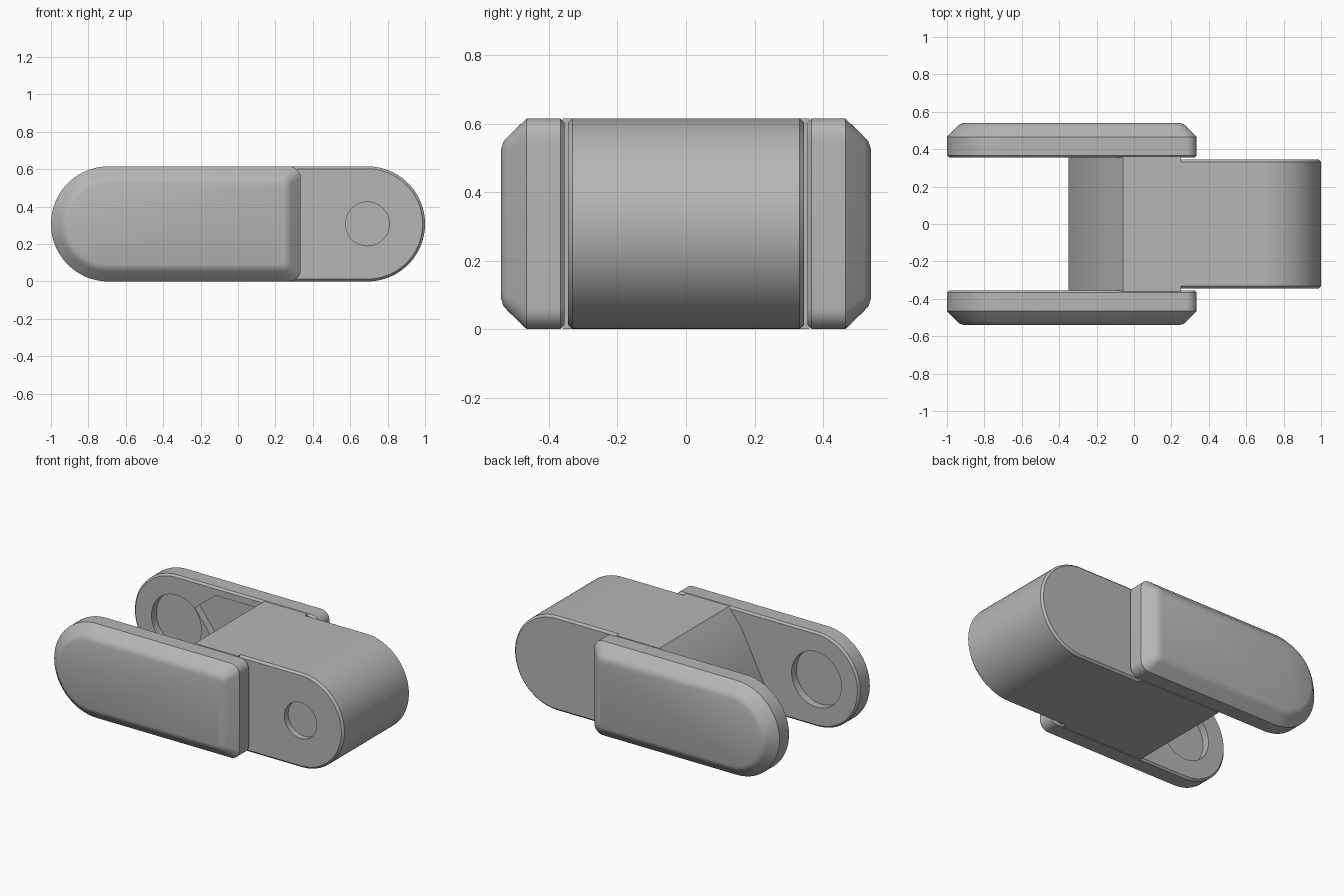
import bpy, bmesh
from math import sin, cos, pi, radians

cube = bpy.data.objects.get("Cube")
if cube:
    bpy.data.objects.remove(cube, do_unlink=True)

H = 0.615          # overall height
MID = H / 2        # height of both pivots
PIVOT = 1 - MID    # distance of the pivots from the centre

grey = bpy.data.materials.new("plain grey")
grey.use_nodes = True
grey.diffuse_color = (0.47, 0.47, 0.47, 1)
grey.node_tree.nodes["Principled BSDF"].inputs["Base Color"].default_value = grey.diffuse_color


def arc(cx, cz, r, start, end, n):
    """Points on an arc in the XZ plane, angles in degrees."""
    angles = [radians(start + (end - start) * i / n) for i in range(n + 1)]
    return [(cx + r * cos(a), cz + r * sin(a)) for a in angles]


def loft(name, rings):
    """Closed solid through (y, outline) rings of equal point count."""
    bm = bmesh.new()
    loops = [[bm.verts.new((x, y, z)) for x, z in pts] for y, pts in rings]
    for a, b in zip(loops, loops[1:]):
        for i in range(len(a)):
            j = (i + 1) % len(a)
            bm.faces.new((a[i], a[j], b[j], b[i]))
    bm.faces.new(loops[0])
    bm.faces.new(loops[-1])
    bmesh.ops.recalc_face_normals(bm, faces=bm.faces)
    mesh = bpy.data.meshes.new(name)
    bm.to_mesh(mesh)
    bm.free()
    mesh.materials.append(grey)
    obj = bpy.data.objects.new(name, mesh)
    bpy.context.collection.objects.link(obj)
    return obj


def activate(obj):
    bpy.ops.object.select_all(action="DESELECT")
    obj.select_set(True)
    bpy.context.view_layer.objects.active = obj


def cut(obj, outline, y0, y1):
    """Cut a recess with the given outline between two depths."""
    cutter = loft("recess_cutter", [(y0, outline), (y1, outline)])
    cutter.hide_render = True
    mod = obj.modifiers.new("recess", "BOOLEAN")
    mod.operation = "DIFFERENCE"
    mod.solver = "EXACT"
    mod.object = cutter
    activate(obj)
    bpy.ops.object.modifier_apply(modifier=mod.name)
    bpy.data.objects.remove(cutter, do_unlink=True)


def smooth(obj):
    activate(obj)
    bpy.ops.object.shade_smooth_by_angle(angle=radians(32))


def plate_outline(d):
    """Round at the clevis end, small corners at the other, inset by d."""
    r = 0.06 - d * 0.35
    x = 0.335 - d - r
    return (arc(-PIVOT, MID, MID - d, 90, 270, 40)
            + arc(x, d + r, r, -90, 0, 8)
            + arc(x, H - d - r, r, 0, 90, 8))


def tongue_outline(d):
    """Square at the buried end, round at the tip, inset by d."""
    return [(0.0, H - d), (0.0, d)] + arc(PIVOT, MID, MID - d, -90, 90, 48)


def circle(x, r):
    return arc(x, MID, r, 0, 352.5, 47)


# Side plates with a wide outer chamfer and a pin socket on the inside
plate_section = [(0.355, 0.012), (0.367, 0), (0.465, 0), (0.52, 0.053),
                 (0.533, 0.068), (0.54, 0.09)]
for name, side in (("front_plate", -1), ("back_plate", 1)):
    plate = loft(name, [(side * y, plate_outline(d)) for y, d in plate_section])
    cut(plate, circle(-PIVOT, 0.18), side * 0.30, side * 0.405)
    if side > 0:
        # Pin guide slot running from the socket towards the core
        slot = [(-0.56, 0.44), (-0.41, 0.56), (-0.08, 0.56), (-0.34, 0.15)]
        cut(plate, slot, 0.30, 0.405)
    smooth(plate)

# Core block with a sloped wall inside the clevis
core_outline = [(-0.06, H), (-0.15, 0.50), (-0.35, 0.11), (-0.35, 0), (0.25, 0), (0.25, H)]
core = loft("core_block", [(-0.36, core_outline), (0.36, core_outline)])
smooth(core)

# Tongue with a shallow round recess on the front
tongue_section = [(-0.345, 0.013), (-0.332, 0), (0.332, 0), (0.345, 0.013)]
tongue = loft("tongue", [(y, tongue_outline(d)) for y, d in tongue_section])
cut(tongue, circle(PIVOT, 0.117), -0.40, -0.305)
smooth(tongue)
